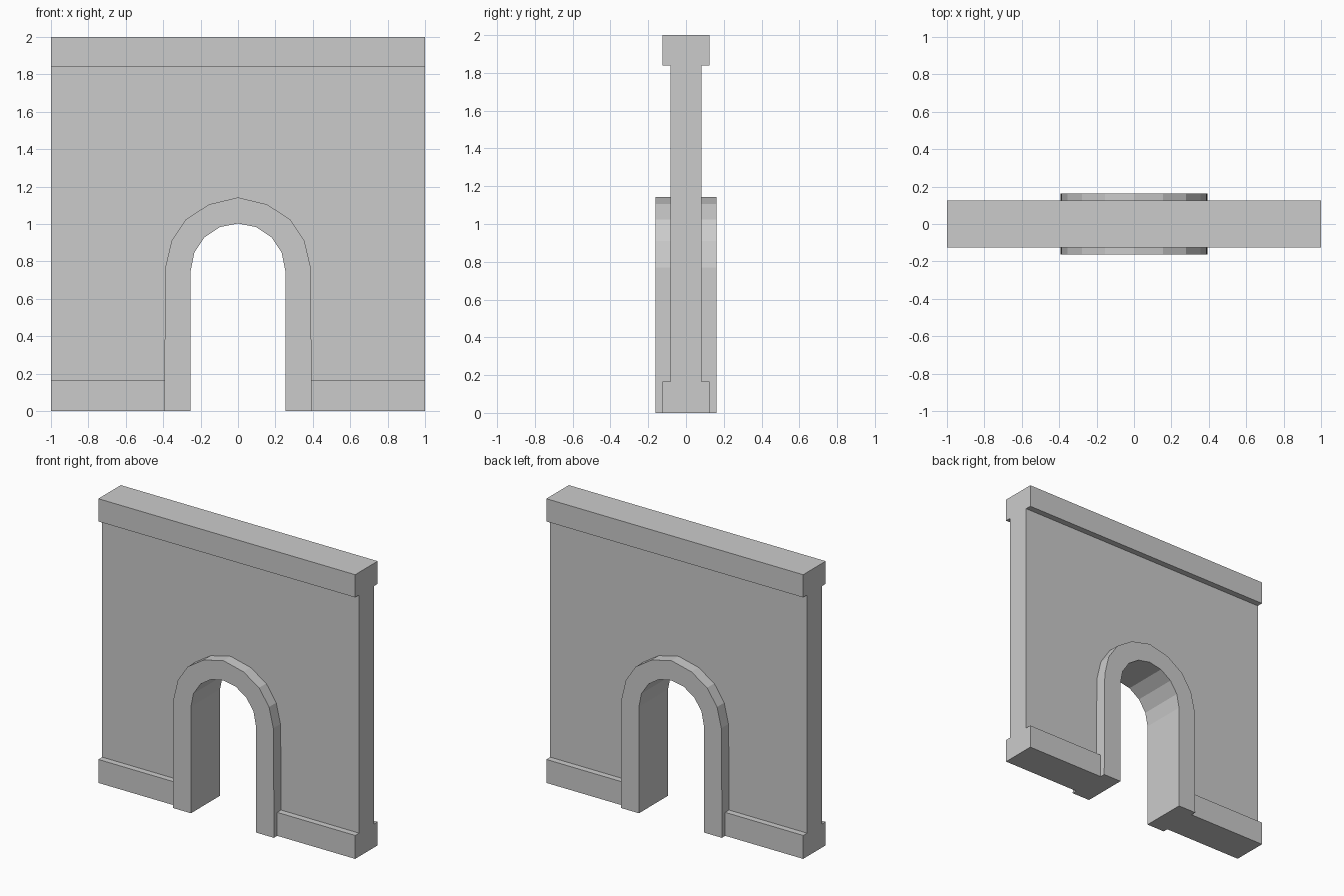
import bpy, bmesh, math

if "Cube" in bpy.data.objects:
    bpy.data.objects.remove(bpy.data.objects["Cube"])

WALL, TRIM, ARCH = 0.082, 0.125, 0.162   # half depths
TOP_Z, BASE_Z = 1.84, 0.165


def extrude_profile(name, pts, half_depth):
    """Extrude an XZ outline symmetrically through y = 0."""
    bm = bmesh.new()
    face = bm.faces.new([bm.verts.new((x, -half_depth, z)) for x, z in pts])
    out = bmesh.ops.extrude_face_region(bm, geom=[face])
    moved = [g for g in out["geom"] if isinstance(g, bmesh.types.BMVert)]
    bmesh.ops.translate(bm, vec=(0, 2 * half_depth, 0), verts=moved)
    bmesh.ops.recalc_face_normals(bm, faces=bm.faces)
    mesh = bpy.data.meshes.new(name)
    bm.to_mesh(mesh)
    bm.free()
    obj = bpy.data.objects.new(name, mesh)
    bpy.context.collection.objects.link(obj)
    return obj


def mirrored(half):
    """Right half outline ending at the crown -> full outline, right to left."""
    return half + [(-x, z) for x, z in reversed(half[:-1])]


# Arch outlines: inner opening and outer edge of the surround
inner = mirrored([(0.253, 0)] + [(0.253 * math.cos(a), 0.75 + 0.253 * math.sin(a))
                 for a in (math.radians(22.5 * i) for i in range(4))] + [(0, 1.003)])
outer = mirrored([(0.393, 0), (0.391, 0.56), (0.388, 0.77), (0.355, 0.91),
                  (0.278, 1.025), (0.155, 1.105), (0, 1.142)])

# Wall panel, notched around the arch surround
extrude_profile("wall_panel", [(-1, 0), (-1, TOP_Z), (1, TOP_Z), (1, 0)] + outer, WALL)

# Raised arch surround, through the whole wall
extrude_profile("arch_surround", outer + inner[::-1], ARCH)

# Top coping
extrude_profile("coping", [(-1, TOP_Z), (1, TOP_Z), (1, 2), (-1, 2)], TRIM)

# Base boards on each side of the arch
for side, label in ((-1, "left"), (1, "right")):
    extrude_profile("base_board_" + label,
                    [(side * 0.392, 0), (side, 0), (side, BASE_Z), (side * 0.392, BASE_Z)], TRIM)
